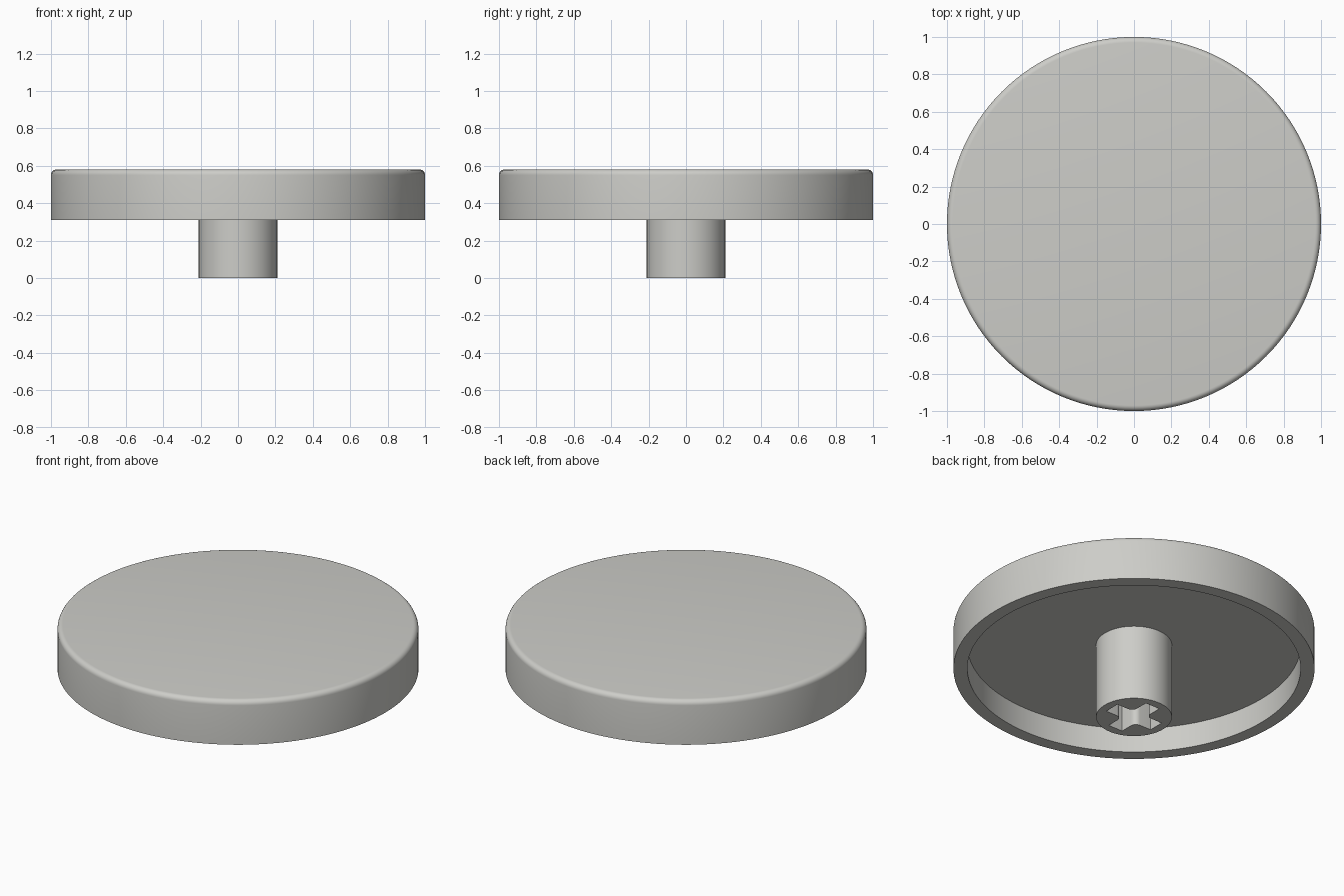
import bpy, bmesh, math
from mathutils import Matrix

if "Cube" in bpy.data.objects:
    bpy.data.objects.remove(bpy.data.objects["Cube"])

SEG = 128

grey = bpy.data.materials.new("warm_light_grey")
grey.diffuse_color = (0.61, 0.61, 0.58, 1)
grey.use_nodes = True
grey.node_tree.nodes["Principled BSDF"].inputs["Base Color"].default_value = grey.diffuse_color


def finish(name, bm):
    bmesh.ops.recalc_face_normals(bm, faces=bm.faces)
    mesh = bpy.data.meshes.new(name)
    bm.to_mesh(mesh)
    bm.free()
    obj = bpy.data.objects.new(name, mesh)
    bpy.context.collection.objects.link(obj)
    mesh.materials.append(grey)
    return obj


def smooth(obj):
    bpy.ops.object.select_all(action='DESELECT')
    obj.select_set(True)
    bpy.context.view_layer.objects.active = obj
    bpy.ops.object.shade_smooth_by_angle(angle=math.radians(30))


def lathe(name, profile):
    """Turn an (r, z) profile about z; open ends become flat discs."""
    bm = bmesh.new()
    rings = []
    for r, z in profile:
        rings.append([bm.verts.new((r * math.cos(2 * math.pi * i / SEG),
                                    r * math.sin(2 * math.pi * i / SEG), z))
                      for i in range(SEG)])
    for a, b in zip(rings, rings[1:]):
        for i in range(SEG):
            j = (i + 1) % SEG
            bm.faces.new((a[i], a[j], b[j], b[i]))
    bm.faces.new(rings[0])
    bm.faces.new(rings[-1])
    return finish(name, bm)


# Hollow round cap with a small rounded top edge
R, TOP, FILLET = 1.0, 0.58, 0.03
edge = [(R - FILLET + FILLET * math.cos(k * math.pi / 12),
         TOP - FILLET + FILLET * math.sin(k * math.pi / 12)) for k in range(7)]
cap = lathe("cap", [(0.923, 0.46), (0.923, 0.31), (R, 0.31)] + edge)

# Mounting stem under the cap
stem = lathe("stem", [(0.21, 0.0), (0.21, 0.465)])

# Cross-shaped socket cutter with rounded inner corners
L, W, F = 0.16, 0.048, 0.035
quarter = [(L, -W), (L, W)]
for k in range(7):
    a = math.radians(270 - 15 * k)
    quarter.append((W + F + F * math.cos(a), W + F + F * math.sin(a)))
# corner arc bulges toward the slot centre
quarter[2:] = [(W + F - F * math.sin(math.radians(15 * k)),
                W + F - F * math.cos(math.radians(15 * k))) for k in range(7)]
bm = bmesh.new()
outline = []
for q in range(4):
    turn = Matrix.Rotation(q * math.pi / 2, 3, 'Z')
    for x, y in quarter:
        v = bm.verts.new((x, y, -0.1))
        v.co = turn @ v.co
        outline.append(v)
base = bm.faces.new(outline)
up = bmesh.ops.extrude_face_region(bm, geom=[base])["geom"]
bmesh.ops.translate(bm, vec=(0, 0, 0.42),
                    verts=[g for g in up if isinstance(g, bmesh.types.BMVert)])
cutter = finish("socket_cutter", bm)
cutter.hide_render = True

# Cut the socket into the stem
cut = stem.modifiers.new("socket", 'BOOLEAN')
cut.operation = 'DIFFERENCE'
cut.solver = 'EXACT'
cut.object = cutter
bpy.context.view_layer.objects.active = stem
stem.select_set(True)
bpy.ops.object.modifier_apply(modifier=cut.name)
bpy.data.objects.remove(cutter)

smooth(cap)
smooth(stem)
